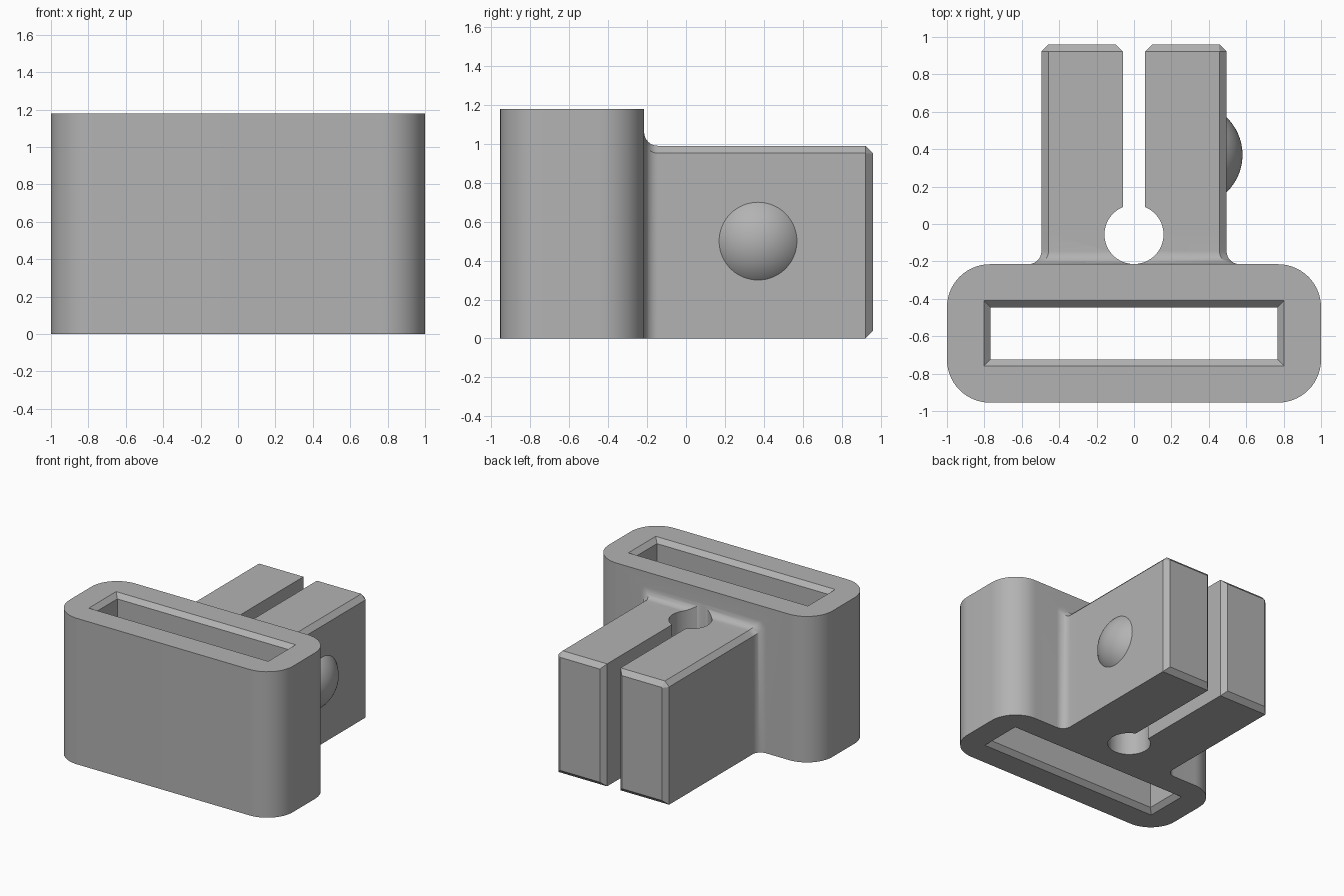
import bpy, bmesh, math
from mathutils import Matrix

cube = bpy.data.objects.get("Cube")
if cube:
    bpy.data.objects.remove(cube, do_unlink=True)

grey = bpy.data.materials.new("plain grey")
grey.use_nodes = True
colour = (0.45, 0.45, 0.45, 1)
grey.diffuse_color = colour
grey.node_tree.nodes["Principled BSDF"].inputs["Base Color"].default_value = colour

HEIGHT = 1.18
WALL_Y = -0.215      # back wall of the sleeve
SLEEVE_Y = -0.585    # middle of the sleeve
FILLET = 0.07
CHAMFER = 0.038


def add_object(name, bm):
    bmesh.ops.recalc_face_normals(bm, faces=bm.faces)
    mesh = bpy.data.meshes.new(name)
    bm.to_mesh(mesh)
    bm.free()
    mesh.materials.append(grey)
    obj = bpy.data.objects.new(name, mesh)
    bpy.context.collection.objects.link(obj)
    return obj


def loft(name, rings):
    """Skin a list of equal-length point rings and cap both ends."""
    bm = bmesh.new()
    loops = [[bm.verts.new(p) for p in ring] for ring in rings]
    for a, b in zip(loops, loops[1:]):
        for i in range(len(a)):
            j = (i + 1) % len(a)
            bm.faces.new((a[i], a[j], b[j], b[i]))
    bm.faces.new(loops[0][::-1])
    bm.faces.new(loops[-1])
    return add_object(name, bm)


def combine(target, other, operation):
    mod = target.modifiers.new("combine", 'BOOLEAN')
    mod.operation, mod.solver, mod.object = operation, 'EXACT', other
    bpy.context.view_layer.objects.active = target
    bpy.ops.object.modifier_apply(modifier=mod.name)
    bpy.data.objects.remove(other, do_unlink=True)


def rounded_outline(z, hx, hy, r, steps=14):
    points = []
    for k, (sx, sy) in enumerate(((1, 1), (-1, 1), (-1, -1), (1, -1))):
        for i in range(steps + 1):
            a = math.pi / 2 * (k + i / steps)
            points.append((sx * (hx - r) + r * math.cos(a),
                           SLEEVE_Y + sy * (hy - r) + r * math.sin(a), z))
    return points


def rectangle(z, hx, hy):
    return [(sx * hx, SLEEVE_Y + sy * hy, z)
            for sx, sy in ((1, 1), (-1, 1), (-1, -1), (1, -1))]


def arm_section(side, y, inner, outer, bottom, top, c):
    outline = ((inner, bottom), (outer, bottom), (outer, top - c),
               (outer - c, top), (inner, top))
    return [(side * x, y, z) for x, z in outline]


# Sleeve with a chamfered rectangular slot
body = loft("clip_body", [rounded_outline(z, 1, 0.37, 0.23) for z in (0, HEIGHT)])
lip = 0.036
slot = loft("slot_cutter", [
    rectangle(z, 0.803 - inset, 0.175 - inset) for z, inset in (
        (-lip, -lip), (lip, lip), (HEIGHT - lip, lip), (HEIGHT + lip, -lip))])
combine(body, slot, 'DIFFERENCE')

# Two arms with a flared root and chamfered tips
for side in (1, -1):
    rings = [arm_section(side, WALL_Y - 0.08, -0.02, 0.495 + FILLET, 0, 0.99 + FILLET, CHAMFER)]
    for i in range(11):
        a = math.pi / 2 * i / 10
        flare = FILLET * (1 - math.sin(a))
        rings.append(arm_section(side, WALL_Y + FILLET * (1 - math.cos(a)), -0.02,
                                 0.495 + flare, 0, 0.99 + flare, CHAMFER))
    for y in (-0.06, 0.96 - CHAMFER):
        rings.append(arm_section(side, y, 0.06, 0.495, 0, 0.99, CHAMFER))
    rings.append(arm_section(side, 0.96, 0.06 + CHAMFER, 0.495 - CHAMFER,
                             CHAMFER, 0.99 - CHAMFER, 0.004))
    combine(body, loft("arm", rings), 'UNION')

# Round relief hole at the root of the gap
bm = bmesh.new()
bmesh.ops.create_cone(bm, cap_ends=True, segments=64, radius1=0.158, radius2=0.158,
                      depth=3, matrix=Matrix.Translation((0, -0.056, 0.5)))
combine(body, add_object("hole_cutter", bm), 'DIFFERENCE')

# Domed button on the left arm
bm = bmesh.new()
bmesh.ops.create_uvsphere(bm, u_segments=64, v_segments=48, radius=0.278,
                          matrix=Matrix.Translation((0.302, 0.37, 0.5))
                          @ Matrix.Rotation(math.pi / 2, 4, 'Y'))
bmesh.ops.bisect_plane(bm, geom=bm.verts[:] + bm.edges[:] + bm.faces[:],
                       plane_co=(0.49, 0, 0), plane_no=(1, 0, 0), clear_inner=True)
button = add_object("domed_button", bm)

for obj in (body, button):
    bpy.ops.object.select_all(action='DESELECT')
    obj.select_set(True)
    bpy.context.view_layer.objects.active = obj
    bpy.ops.object.shade_smooth_by_angle(angle=math.radians(30))
